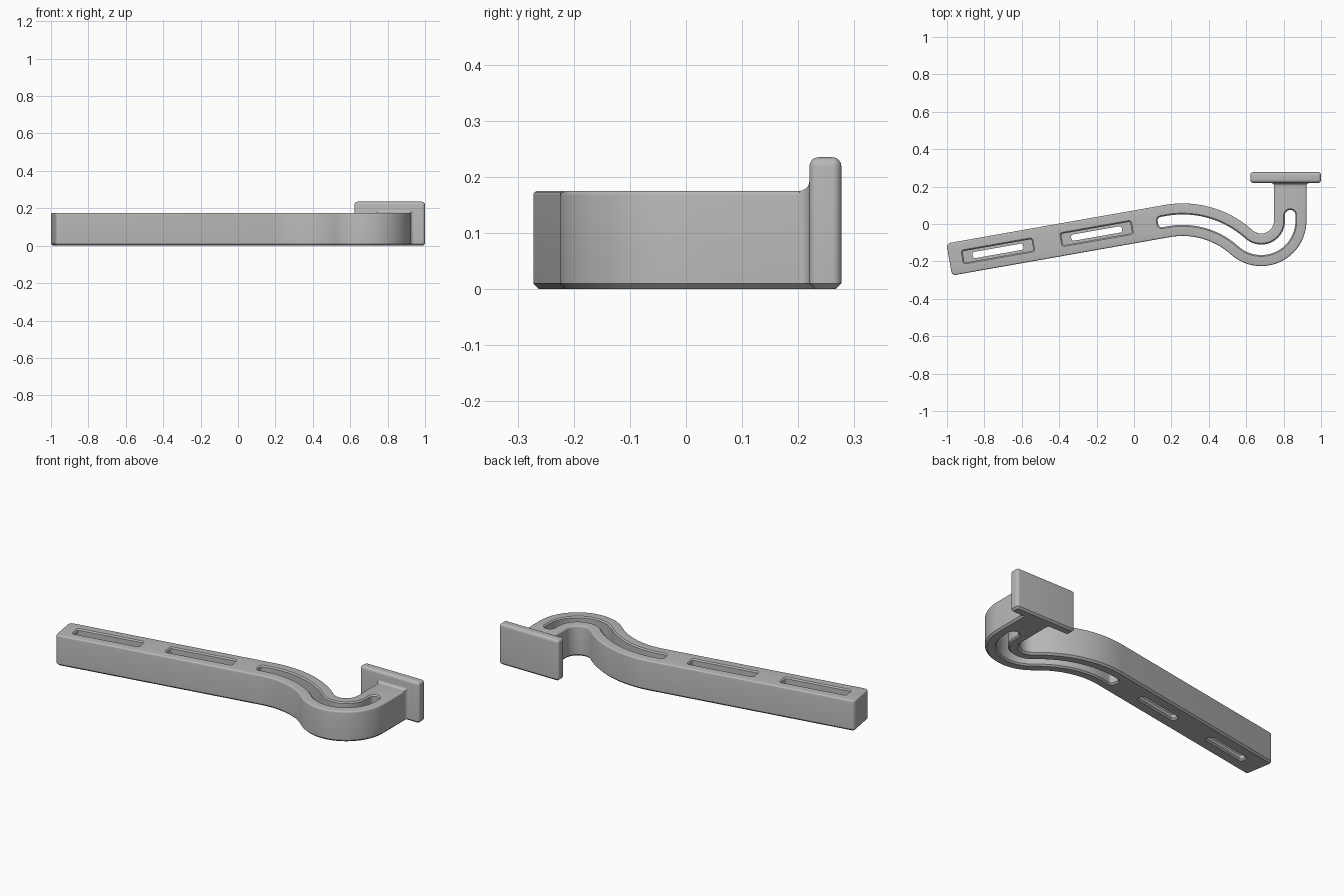
import bpy, bmesh
from math import sin, cos, radians, atan2, pi
from mathutils import Vector

if "Cube" in bpy.data.objects:
    bpy.data.objects.remove(bpy.data.objects["Cube"], do_unlink=True)

grey = bpy.data.materials.new("mid_grey")
grey.use_nodes = True
colour = (0.48, 0.48, 0.48, 1)
grey.diffuse_color = colour
bsdf = next(n for n in grey.node_tree.nodes if n.type == 'BSDF_PRINCIPLED')
bsdf.inputs["Base Color"].default_value = colour
bsdf.inputs["Roughness"].default_value = 0.6


def loft(name, rings):
    """Closed solid through rings of equal point count."""
    bm = bmesh.new()
    loops = [[bm.verts.new(p) for p in ring] for ring in rings]
    n = len(loops[0])
    for a, b in zip(loops, loops[1:]):
        for i in range(n):
            j = (i + 1) % n
            bm.faces.new((a[i], a[j], b[j], b[i]))
    bm.faces.new(loops[0][::-1])
    bm.faces.new(loops[-1])
    bmesh.ops.recalc_face_normals(bm, faces=bm.faces)
    mesh = bpy.data.meshes.new(name)
    bm.to_mesh(mesh)
    bm.free()
    mesh.materials.append(grey)
    obj = bpy.data.objects.new(name, mesh)
    bpy.context.collection.objects.link(obj)
    return obj


def side(d):
    return Vector((-d.y, d.x))


def end_arc(p, d, w, r):
    """Rounded corners of a strip end at p facing d, counter-clockwise."""
    pts = []
    for s, start in ((-1, -90), (1, 0)):
        c = p - d * r + side(d) * s * (w - r)
        for k in range(9):
            a = radians(start + k * 90 / 8)
            pts.append(c + (d * cos(a) + side(d) * sin(a)) * r)
    return pts


def strip(start, mid, end, w, r0, r1, grow):
    """Outline of a strip along a path of (point, direction) pairs."""
    d0, d1 = start[1], end[1]
    w += grow
    r0, r1 = max(r0 + grow, 0.002), max(r1 + grow, 0.002)
    pts = [p - side(d) * w for p, d in mid]
    pts += end_arc(end[0] + d1 * grow, d1, w, r1)
    pts += [p + side(d) * w for p, d in reversed(mid)]
    pts += end_arc(start[0] - d0 * grow, -d0, w, r0)
    return pts


def solid(name, levels, *args):
    """Strip swept upward; levels are (height, outline growth)."""
    return loft(name, [[(p.x, p.y, z) for p in strip(*args, g)] for z, g in levels])


def edged(top, chamfer, rounding):
    """Chamfered foot and rounded top rim."""
    rim = [radians(a) for a in (0, 22, 45, 67, 90)]
    return [(0, -chamfer), (chamfer, 0)] + [
        (top - rounding + rounding * sin(a), rounding * (cos(a) - 1)) for a in rim]


# Centre line: sloping bar, shallow crest, hook, short upright
HEIGHT, HALF = 0.175, 0.087
slope = radians(10)
bar_dir = Vector((cos(slope), sin(slope)))
up = Vector((0, 1))
crest_r, hook_r = 0.473, 0.155
crest, hook = Vector((0.26, -0.45)), Vector((0.68, 0.017))
to_hook = hook - crest
meet = atan2(to_hook.y, to_hook.x)
mid = []
for k in range(25):
    a = pi / 2 + slope + (meet - pi / 2 - slope) * k / 24
    mid.append((crest + Vector((cos(a), sin(a))) * crest_r, Vector((sin(a), -cos(a)))))
for k in range(1, 37):
    a = meet + pi + (pi - meet) * k / 36
    mid.append((hook + Vector((cos(a), sin(a))) * hook_r, Vector((-sin(a), cos(a)))))
bar_joint = mid[0][0]


def on_bar(x):
    return bar_joint + bar_dir * ((x - bar_joint.x) / bar_dir.x)


arm_x = hook.x + hook_r
arm = solid("arm", edged(HEIGHT, 0.01, 0.008),
            (on_bar(-0.988), bar_dir), mid, (Vector((arm_x, 0.24)), up),
            HALF, 0.022, 0.004)

# Slot cutters: curved slot, then two deep pockets with narrow slots below
top_flare = [(HEIGHT - 0.007, 0), (HEIGHT, 0.007), (HEIGHT + 0.01, 0.007)]
foot_flare = [(-0.01, 0.008), (0, 0.008), (0.008, 0)]
cutters = [solid("curved_slot", foot_flare + top_flare,
                 (on_bar(0.128), bar_dir), mid, (Vector((arm_x, 0.075)), up),
                 0.028, 0.02, 0.028)]
for x in (-0.727, -0.2):
    c = on_bar(x)
    for name, levels, length, w, r in (
            ("pocket", [(0.03, 0)] + top_flare, 0.375, 0.031, 0.008),
            ("narrow_slot", foot_flare + [(0.06, 0)], 0.275, 0.017, 0.012)):
        half = bar_dir * length / 2
        cutters.append(solid(name, levels, (c - half, bar_dir), [(c, bar_dir)],
                             (c + half, bar_dir), w, r, r))

bpy.context.view_layer.objects.active = arm
for cutter in cutters:
    mod = arm.modifiers.new("cut", 'BOOLEAN')
    mod.operation = 'DIFFERENCE'
    mod.solver = 'EXACT'
    mod.object = cutter
    bpy.ops.object.modifier_apply(modifier=mod.name)
    bpy.data.objects.remove(cutter, do_unlink=True)

# End plate
right = Vector((1, 0))
plate_y = 0.2485
plate = solid("end_plate", edged(0.235, 0.01, 0.016),
              (Vector((0.622, plate_y)), right), [(Vector((0.81, plate_y)), right)],
              (Vector((1, plate_y)), right), 0.0285, 0.016, 0.016)

# Concave fillet where the arm meets the plate
size, front = 0.018, 0.22
rings = []
for a in (0, 18, 36, 54, 72, 90):
    t = radians(a)
    y, g = front - size + size * sin(t), size * (1 - cos(t))
    w, z = HALF + g, HEIGHT + g
    rings.append([(arm_x - w, y, 0.01), (arm_x + w, y, 0.01),
                  (arm_x + w, y, z), (arm_x - w, y, z)])
rings.append([(x, front + 0.01, z) for x, y, z in rings[-1]])
fillet = loft("plate_fillet", rings)

for obj in (arm, plate, fillet):
    bpy.ops.object.select_all(action='DESELECT')
    obj.select_set(True)
    bpy.context.view_layer.objects.active = obj
    bpy.ops.object.shade_smooth_by_angle(angle=radians(30))
